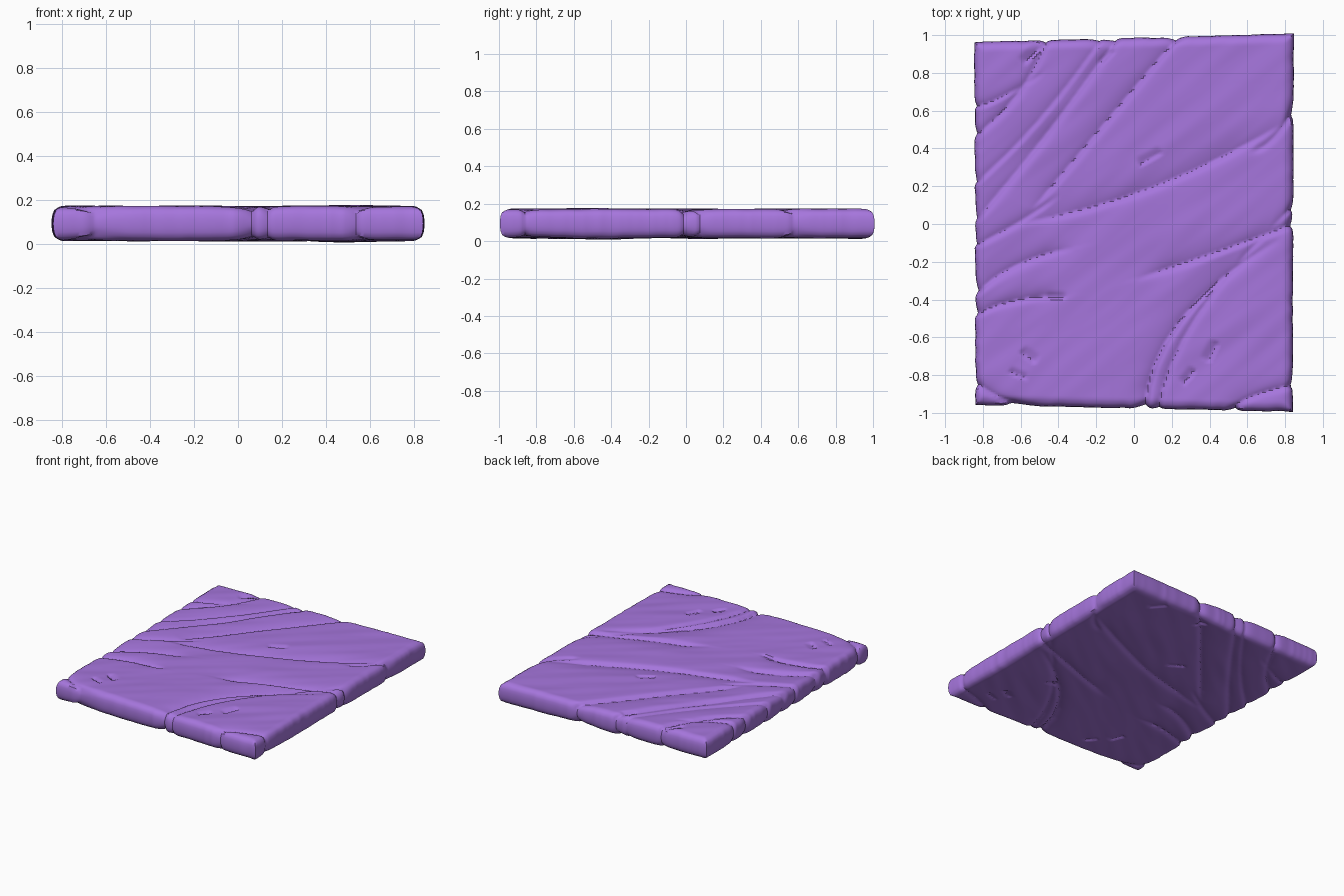
import bpy, bmesh, math
from mathutils import Vector, noise

if "Cube" in bpy.data.objects:
    bpy.data.objects.remove(bpy.data.objects["Cube"])

NX, NY = 136, 162

# Crease paths: start, middle, end, depth, steep width, gentle width (+ = left side is gentle)
CREASES = [
    ((-.62, .00), (.12, .20), (.86, .57), .026, .014, .07),
    ((-.60, .00), (-.22, .45), (.24, 1.0), .024, .012, .05),
    ((-.86, .00), (-.48, .45), (-.08, 1.0), .022, .014, .05),
    ((-.86, .20), (-.50, .55), (-.16, 1.0), .018, .012, .04),
    ((-.86, .46), (-.62, .68), (-.45, 1.0), .020, .012, .03),
    ((-.86, .62), (-.70, .67), (-.48, .80), .018, .010, .03),
    ((-.86, -.12), (-.62, .00), (-.38, .16), .020, .012, .04),
    ((-.86, -.38), (-.62, -.22), (-.33, -.13), .026, .015, .05),
    ((-.86, -.49), (-.64, -.41), (-.37, -.38), .024, .012, .04),
    ((.02, -.29), (.38, -.17), (.86, .00), .024, .013, .05),
    ((.06, -1.0), (.24, -.52), (.76, -.09), .028, .014, .05),
    ((.13, -1.0), (.34, -.48), (.86, .10), .018, .012, .03),
    ((.55, -1.02), (.58, -.94), (.86, -.85), .020, .012, .03),
    ((-.86, -.82), (-.76, -.90), (-.55, -.99), .020, .012, .03),
    ((.62, .38), (.74, .45), (.86, .62), .018, .010, .03),
]
# Small chips: centre, radii, depth
CHIPS = [(.08, .36, .07, .025, .5), (.40, -.67, .06, .03, 1.1), (.28, -.80, .05, .025, .9),
         (-.55, -.69, .05, .03, -.6), (-.61, -.79, .05, .02, -.4), (-.55, .91, .07, .03, .8),
         (-.15, .89, .05, .02, .8), (-.41, -.38, .05, .02, 0)]


def sample(a, b, c, n=8):
    # quadratic curve through the three points
    a, b, c = Vector(a), Vector(b), Vector(c)
    m = 2 * b - (a + c) / 2
    return [(1 - t) ** 2 * a + 2 * t * (1 - t) * m + t * t * c
            for t in (i / n for i in range(n + 1))]


PATHS = []
for a, b, c, depth, ws, wg in CREASES:
    p = sample(a, b, c)
    PATHS.append(([(q.x, q.y, r.x - q.x, r.y - q.y) for q, r in zip(p, p[1:])], depth, ws, wg,
                  min(q.x for q in p) - .18, max(q.x for q in p) + .18,
                  min(q.y for q in p) - .18, max(q.y for q in p) + .18))


def groove(x, y):
    total = 0
    for segs, depth, ws, wg, x0, x1, y0, y1 in PATHS:
        if not (x0 < x < x1 and y0 < y < y1):
            continue
        best, side, along = 9, 1, 0
        for i, (px, py, dx, dy) in enumerate(segs):
            ax, ay = x - px, y - py
            t = max(0, min(1, (ax * dx + ay * dy) / (dx * dx + dy * dy)))
            d = (ax - t * dx) ** 2 + (ay - t * dy) ** 2
            if d < best:
                best, side, along = d, dx * ay - dy * ax, (i + t) / len(segs)
        d = math.sqrt(best)
        # fade where a crease ends inside the slab
        fade = 1
        for k, e in ((along, segs[0]), (1 - along, segs[-1])):
            if abs(e[0]) < .7 and abs(e[1]) < .85:
                fade *= min(1, .15 + 4 * k)
        total = max(total, depth * fade * math.exp(-d / (wg if side > 0 else ws)))
    return total


def chips(x, y):
    h = 0
    for cx, cy, a, b, ang in CHIPS:
        dx, dy = x - cx, y - cy
        u = (dx * math.cos(ang) + dy * math.sin(ang)) / a
        v = (dy * math.cos(ang) - dx * math.sin(ang)) / b
        if abs(u) < 1 and abs(v) < 1:
            h = max(h, .016 * (1 - v) / 2 * min(1, 5 * (1 - max(abs(u), abs(v)))))
    return h


def point(u, v):
    # slightly skewed rectangle
    x = u * (.832 + .003 * v)
    y = v * ((.975 + .022 * u) if v > 0 else (.965 + .018 * u))
    g = groove(x, y)
    n = noise.noise(Vector((x * 2.2 + y, y * 2.2 - x, 3)))
    # grain stretched along the diagonal folds
    s = noise.noise(Vector(((x + .8 * y) * 2, (y - .8 * x) * 9, 7)))
    edge = min(.832 - abs(x), .965 + .02 * u - abs(y)) if v < 0 else \
        min(.832 - abs(x), .975 + .022 * u - abs(y))
    rim = .018 * max(0, 1 - max(0, edge) / .04) ** 2
    top = .172 + .005 * n + .004 * s - g - chips(x, y) - rim
    bottom = .016 - .008 * n + .004 * s + g * .8 + chips(-x, y) * .8 + rim
    # notches in the outline where creases reach it
    pull = .8 * g + .006 * noise.noise(Vector((x * 11, y * 11, 1)))
    px = x - math.copysign(pull * abs(u) ** 16, u)
    py = y - math.copysign(pull * abs(v) ** 16, v)
    return px, py, top, max(.002, bottom)


# Top and bottom skins
bm = bmesh.new()
tops, bots = {}, {}
for j in range(NY + 1):
    for i in range(NX + 1):
        px, py, t, b = point(2 * i / NX - 1, 2 * j / NY - 1)
        tops[i, j] = bm.verts.new((px, py, t))
        bots[i, j] = bm.verts.new((px, py, b))
for j in range(NY):
    for i in range(NX):
        q = [(i, j), (i + 1, j), (i + 1, j + 1), (i, j + 1)]
        bm.faces.new([tops[k] for k in q])
        bm.faces.new([bots[k] for k in reversed(q)])

# Bulging rim wall
loop = ([(i, 0) for i in range(NX)] + [(NX, j) for j in range(NY)] +
        [(i, NY) for i in range(NX, 0, -1)] + [(0, j) for j in range(NY, 0, -1)])
rings = [[bots[k] for k in loop]]
STEPS = 6
for s in range(1, STEPS):
    f = s / STEPS
    out = .012 * math.sin(math.pi * f) ** .6
    ring = []
    for i, j in loop:
        p = bots[i, j].co.lerp(tops[i, j].co, f)
        p.x += out * ((i == NX) - (i == 0))
        p.y += out * ((j == NY) - (j == 0))
        ring.append(bm.verts.new(p))
    rings.append(ring)
rings.append([tops[k] for k in loop])
for lo, hi in zip(rings, rings[1:]):
    for k in range(len(loop)):
        m = (k + 1) % len(loop)
        bm.faces.new((lo[k], lo[m], hi[m], hi[k]))

mesh = bpy.data.meshes.new("stone_slab")
bm.to_mesh(mesh)
bm.free()
slab = bpy.data.objects.new("stone_slab", mesh)
bpy.context.collection.objects.link(slab)
mat = bpy.data.materials.new("purple_stone")
mat.diffuse_color = (.38, .18, .72, 1)
mat.use_nodes = True
mat.node_tree.nodes["Principled BSDF"].inputs["Base Color"].default_value = mat.diffuse_color
mesh.materials.append(mat)
bpy.context.view_layer.objects.active = slab
slab.select_set(True)
bpy.ops.object.shade_smooth_by_angle(angle=math.radians(40))
